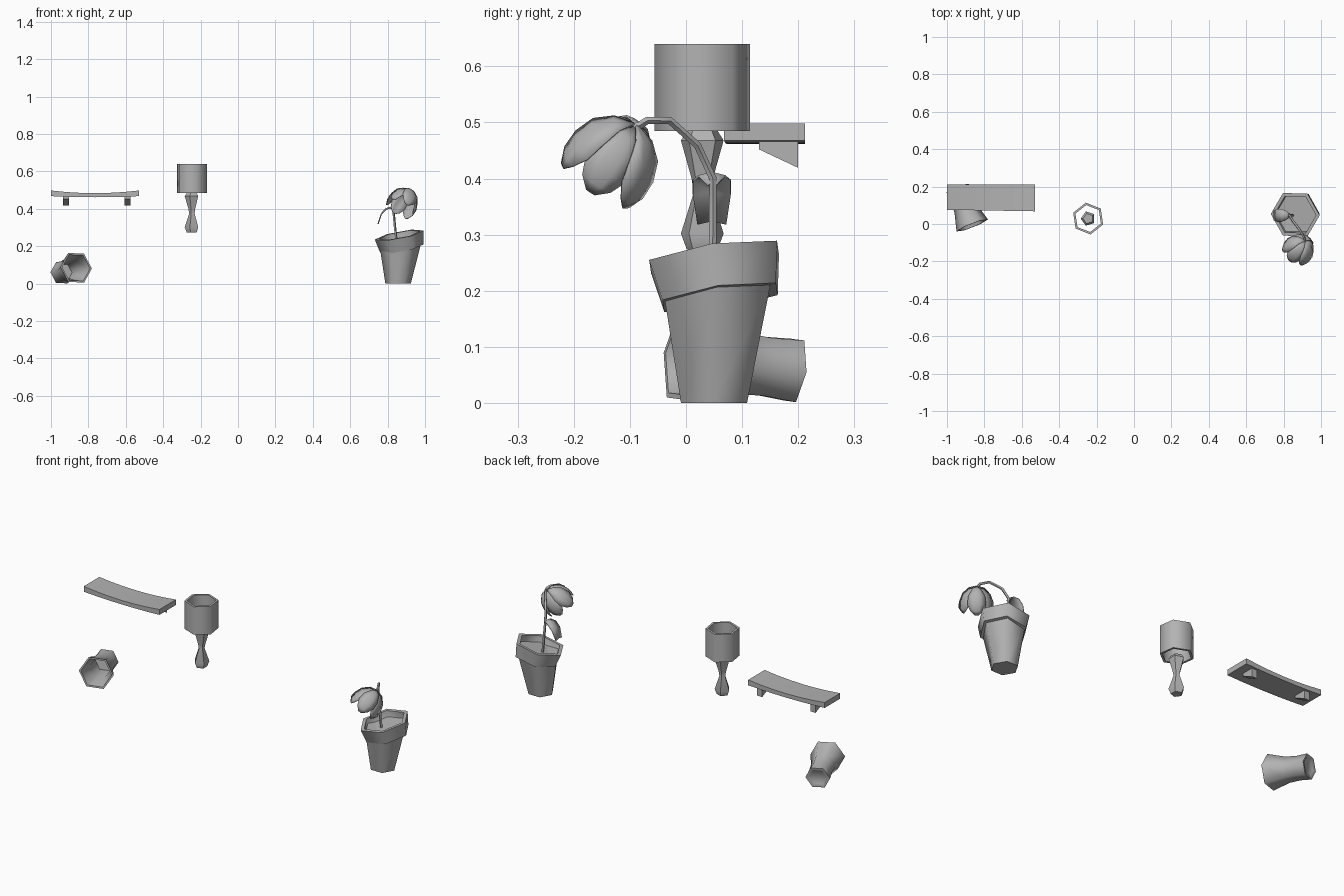
import bpy, bmesh
from math import sin, cos, pi, radians
from mathutils import Vector, Matrix

cube = bpy.data.objects.get("Cube")
if cube:
    bpy.data.objects.remove(cube, do_unlink=True)

grey = bpy.data.materials.new("plain_grey")
grey.use_nodes = True
COLOR = (0.45, 0.45, 0.45, 1)
grey.diffuse_color = COLOR
grey.node_tree.nodes["Principled BSDF"].inputs["Base Color"].default_value = COLOR


def loft(name, rows, wrap=True, caps=(True, True), matrix=Matrix(), smooth=63, thick=0):
    """Skin a list of equally long point rows into one surface."""
    bm = bmesh.new()
    grid = [[bm.verts.new(matrix @ Vector(p)) for p in row] for row in rows]
    n = len(rows[0])
    for a, b in zip(grid, grid[1:]):
        for i in range(n if wrap else n - 1):
            j = (i + 1) % n
            bm.faces.new((a[i], a[j], b[j], b[i]))
    if wrap:
        for use, row in zip(caps, (grid[0], grid[-1])):
            if use:
                bm.faces.new(row)
    bmesh.ops.remove_doubles(bm, verts=bm.verts, dist=1e-5)
    bmesh.ops.recalc_face_normals(bm, faces=bm.faces)
    for f in bm.faces:
        f.smooth = True
    for e in bm.edges:
        e.smooth = e.calc_face_angle(0) < radians(smooth)
    me = bpy.data.meshes.new(name)
    bm.to_mesh(me)
    bm.free()
    me.materials.append(grey)
    ob = bpy.data.objects.new(name, me)
    bpy.context.collection.objects.link(ob)
    if thick:
        mod = ob.modifiers.new("thickness", "SOLIDIFY")
        mod.thickness = thick
    return ob


def lathe(name, profile, sides, turn=0, **kw):
    """Faceted turned shape from (radius, height) pairs."""
    angles = [radians(turn) + 2 * pi * i / sides for i in range(sides)]
    return loft(name, [[(r * cos(a), r * sin(a), z) for a in angles] for r, z in profile], **kw)


def axis_frame(origin, z, x=(1, 0, 0)):
    """Matrix placing local z along an axis, local x near a given direction."""
    z = Vector(z).normalized()
    y = z.cross(Vector(x)).normalized()
    rot = Matrix((y.cross(z), y, z)).transposed().to_4x4()
    return Matrix.Translation(origin) @ rot


# Sagging shelf board and its two wedge brackets
board = []
for i in range(7):
    t = i / 3 - 1
    x, sag, half = -0.765 + 0.235 * t, 0.484 + 0.014 * t * t, 0.022 + 0.008 * t * t
    y = 0.072 - 0.004 * t
    board.append([(x, y, sag), (x, 0.212, sag), (x, 0.212, sag - half), (x, y, sag - half)])
loft("shelf_board", board, smooth=40)
for side, cx in (("right", -0.92), ("left", -0.592)):
    loft("shelf_bracket_" + side,
         [[(cx + d, y, z) for y, z in ((0.13, 0.472), (0.2, 0.472), (0.2, 0.419), (0.13, 0.452))]
          for d in (-0.016, 0.016)], smooth=20)

# Lamp: open shade over a turned five-sided foot
lamp = Matrix.Translation((-0.245, 0.029, 0))
lathe("lamp_shade", [(0.086, 0.485), (0.086, 0.64), (0.073, 0.64), (0.073, 0.485), (0.086, 0.485)],
      6, turn=38.5, caps=(False, False), matrix=lamp)
lathe("lamp_foot", [(0.029, 0.274), (0.04, 0.302), (0.016, 0.375), (0.02, 0.4), (0.04, 0.468), (0.028, 0.486)],
      5, turn=180, matrix=lamp, smooth=35)

# Beaker lying on its side, mouth forward
mouth, base = Vector((-0.865, -0.008, 0.085)), Vector((-0.943, 0.192, 0.058))
lathe("fallen_beaker",
      [(0.045, 0.006), (0.052, 0), (0.064, 0), (0.06, 0.06), (0.064, 0.12), (0.09, 0.216),
       (0.08, 0.216), (0.054, 0.12), (0.05, 0.025)],
      6, matrix=axis_frame(base, mouth - base))

# Plant pot: straight body, tilted rim, soil
lathe("pot_body", [(0.068, 0), (0.112, 0.215)], 6,
      matrix=Matrix.Translation((0.856, 0.05, 0)) @ Matrix.Shear('XY', 4, (0.05, 0.02)))
rim = axis_frame((0.862, 0.05, 0.26), (-0.19, -0.15, 1))
lathe("pot_rim", [(0.118, -0.074), (0.133, 0), (0.113, 0), (0.108, -0.06), (0.1, -0.074), (0.118, -0.074)],
      6, caps=(False, False), matrix=rim)
lathe("soil", [(0.108, -0.05), (0.11, -0.034)], 6, matrix=rim)

# Drooping stem
path = [Vector(p) for p in ((0.848, 0.046, 0.22), (0.838, 0.048, 0.31), (0.83, 0.048, 0.4),
                            (0.847, 0.02, 0.46), (0.885, -0.03, 0.504), (0.91, -0.07, 0.503),
                            (0.918, -0.11, 0.478))]
rings = []
for i, p in enumerate(path):
    along = path[min(i + 1, len(path) - 1)] - path[max(i - 1, 0)]
    frame = axis_frame(p, along)
    rings.append([frame @ Vector((0.007 * cos(k * pi / 2.5), 0.007 * sin(k * pi / 2.5), 0)) for k in range(5)])
loft("stem", rings)

# Arching leaf
spine = ((0.835, 0.395, 0.008), (0.815, 0.412, 0.024), (0.79, 0.404, 0.034),
         (0.765, 0.378, 0.034), (0.747, 0.325, 0.026))
loft("leaf", [[(x, 0.046 + s * w, z - 0.006 * abs(s)) for s in (-1, 0, 1)] for x, z, w in spine],
     wrap=False, thick=0.004, smooth=70)

# Hanging flower: overlapping petals on a sphere, open below
flower = axis_frame((0.885, -0.13, 0.436), (0.4, 0.5, 0.75))
for k in range(6):
    radius = 0.081 if k % 2 else 0.076
    rows = []
    for tilt, spread in ((3, 34), (30, 34), (60, 36), (88, 33), (108, 22), (122, 7)):
        t = radians(tilt)
        flare = radius + 0.012 * max(0, tilt - 80) / 40
        rows.append([(flare * sin(t) * cos(a), flare * sin(t) * sin(a), flare * cos(t))
                     for a in (radians(60 * k + s * spread) for s in (-1, -0.33, 0.33, 1))])
    loft("petal_%d" % (k + 1), rows, wrap=False, matrix=flower, thick=0.003, smooth=70)
